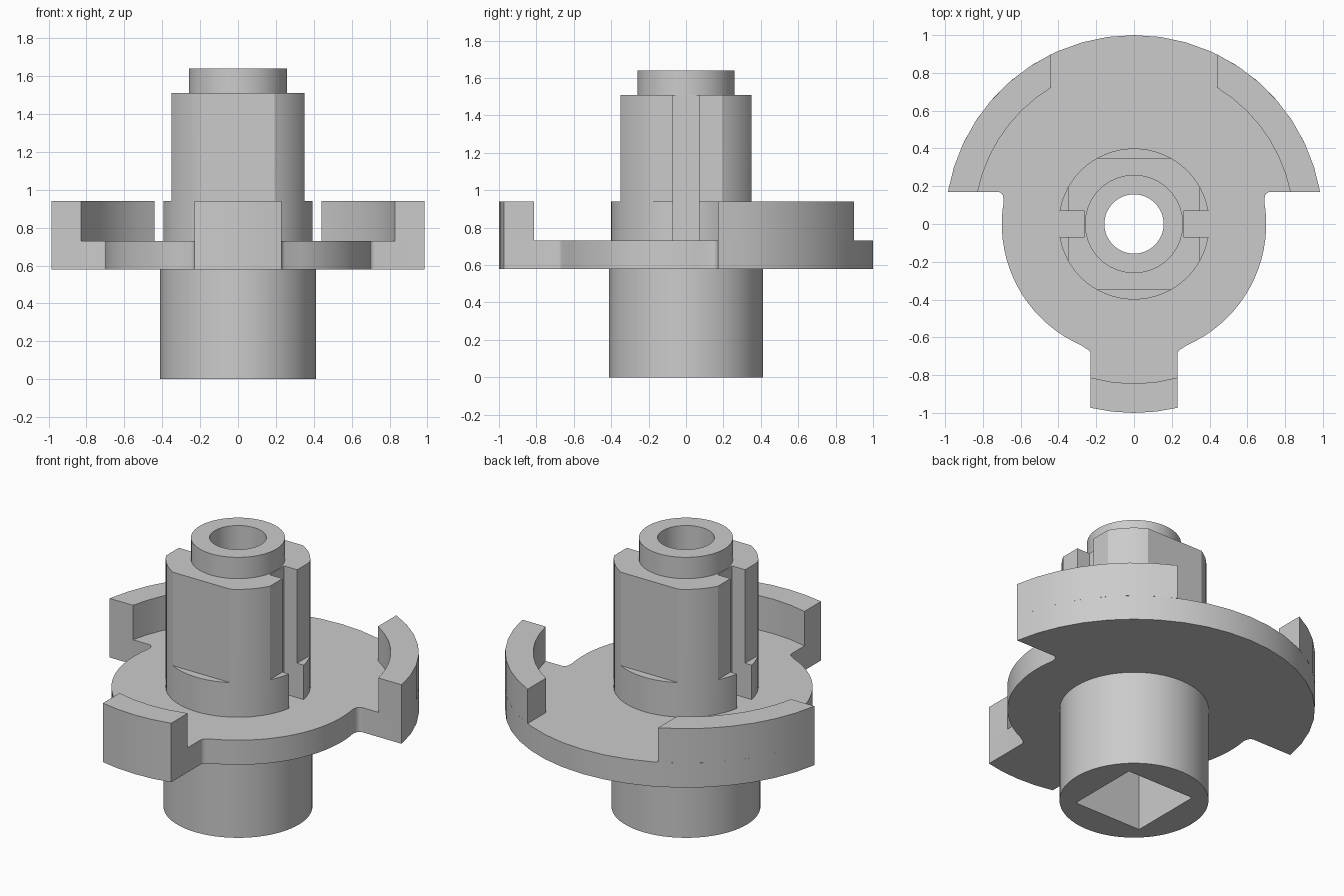
import bpy, bmesh
from math import sin, cos, asin, acos, pi, radians

if "Cube" in bpy.data.objects:
    bpy.data.objects.remove(bpy.data.objects["Cube"])

grey = bpy.data.materials.new("light grey")
grey.diffuse_color = (0.6, 0.6, 0.6, 1)
grey.use_nodes = True
grey.node_tree.nodes["Principled BSDF"].inputs["Base Color"].default_value = grey.diffuse_color


def prism(name, outline, z0, z1):
    """Extrude a counter-clockwise outline from z0 to z1."""
    bm = bmesh.new()
    base = bm.faces.new([bm.verts.new((x, y, z0)) for x, y in outline])
    top = bmesh.ops.extrude_face_region(bm, geom=[base], use_keep_orig=True)["geom"]
    for v in top:
        if isinstance(v, bmesh.types.BMVert):
            v.co.z = z1
    bmesh.ops.recalc_face_normals(bm, faces=bm.faces)
    mesh = bpy.data.meshes.new(name)
    bm.to_mesh(mesh)
    bm.free()
    mesh.materials.append(grey)
    ob = bpy.data.objects.new(name, mesh)
    bpy.context.collection.objects.link(ob)
    return ob


def arc(r, a0, a1, n, cx=0, cy=0):
    return [(cx + r * cos(a0 + (a1 - a0) * i / n), cy + r * sin(a0 + (a1 - a0) * i / n))
            for i in range(n + 1)]


def circle(r, n=64):
    return arc(r, 0, 2 * pi, n)[:-1]


def rect(x0, x1, y0, y1):
    return [(x0, y0), (x1, y0), (x1, y1), (x0, y1)]


def cut(ob, cutters):
    """Subtract the cutters and bake the result."""
    for c in cutters:
        m = ob.modifiers.new("cut", 'BOOLEAN')
        m.operation, m.solver, m.object = 'DIFFERENCE', 'EXACT', c
    dg = bpy.context.evaluated_depsgraph_get()
    baked = bpy.data.meshes.new_from_object(ob.evaluated_get(dg))
    ob.modifiers.clear()
    ob.data = baked


R, RIM, BODY, TAB, SHOULDER = 1.0, 0.845, 0.70, 0.23, 0.17
Z_DISC, Z_TOP, Z_LUG, Z_HUB, Z_NECK = 0.58, 0.73, 0.94, 1.51, 1.64

# Cutters: bore, square socket, hub flats and key slots
bore = prism("bore_cutter", circle(0.157, 48), -0.1, 1.8)
socket = prism("socket_cutter", rect(-0.228, 0.228, -0.228, 0.228), -0.1, 0.5)
flats = [prism("flat_cutter", rect(*b), Z_LUG, 1.6) for b in (
    (0.35, 0.6, -0.6, 0.6), (-0.6, -0.35, -0.6, 0.6),
    (-0.6, 0.6, 0.35, 0.6), (-0.6, 0.6, -0.6, -0.35))]
slots = [prism("slot_cutter", rect(*b), 0.7, 1.6) for b in (
    (0.262, 0.6, -0.07, 0.07), (-0.6, -0.262, -0.07, 0.07))]

# Lower shaft with square socket
shaft = prism("lower_shaft", circle(0.412), 0, Z_DISC)
cut(shaft, [socket, bore])

# Flange: front tab, round body, wide back sector; right half then mirrored
f = 0.03
tab_a = asin(TAB / R)
half = arc(R, -pi / 2, -pi / 2 + tab_a, 2)
half += arc(f, pi, pi / 2 + 0.35, 4, TAB + f, -0.69)
half += arc(BODY, -pi / 2 + asin(0.28 / BODY), asin(0.12 / BODY), 18)
half += arc(f, pi, pi / 2, 4, BODY + f - 0.008, SHOULDER - f)
half += arc(R, asin(SHOULDER), pi / 2, 10)
flange = prism("flange", half + [(-x, y) for x, y in half[-2:0:-1]], Z_DISC, Z_TOP)
cut(flange, [bore])

# Raised rim lugs: two at the sides, one on the front tab
lug = arc(R, asin(SHOULDER), acos(0.44), 7)
lug += arc(RIM, acos(0.44 / RIM), asin(SHOULDER / RIM), 7)
parts = [shaft, flange,
         prism("right_lug", lug, Z_TOP, Z_LUG),
         prism("left_lug", [(-x, y) for x, y in reversed(lug)], Z_TOP, Z_LUG)]
in_a = asin(TAB / RIM)
front = arc(R, -pi / 2 - tab_a, -pi / 2 + tab_a, 4)
front += arc(RIM, -pi / 2 + in_a, -pi / 2 - in_a, 4)
parts.append(prism("front_lug", front, Z_TOP, Z_LUG))

# Upper hub with four flats and two key slots
hub = prism("upper_hub", circle(0.40), Z_TOP, Z_HUB)
cut(hub, flats + slots + [bore])

# Neck ring on top
neck = prism("neck_ring", circle(0.26), Z_HUB, Z_NECK)
cut(neck, [bore])
parts += [hub, neck]

for c in [bore, socket] + flats + slots:
    bpy.data.objects.remove(c)

for ob in parts:
    bpy.ops.object.select_all(action='DESELECT')
    ob.select_set(True)
    bpy.context.view_layer.objects.active = ob
    bpy.ops.object.shade_smooth_by_angle(angle=radians(25))
